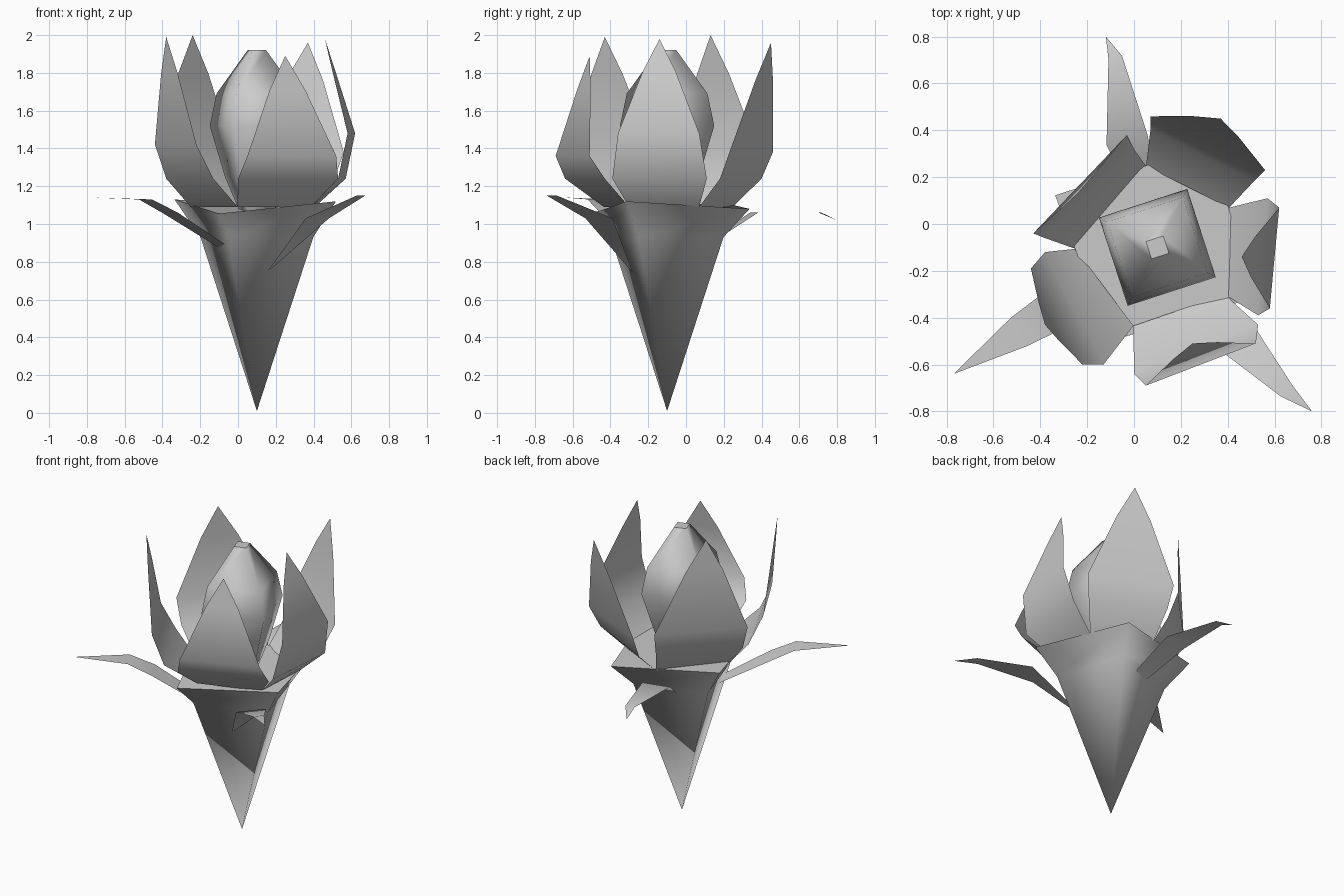
import bpy
import bmesh
from math import cos, sin, radians
from mathutils import Vector

cube = bpy.data.objects.get("Cube")
if cube:
    bpy.data.objects.remove(cube, do_unlink=True)

# One flat colour for the whole flower
grey = bpy.data.materials.new("soft grey")
grey.use_nodes = True
COLOUR = (0.6, 0.6, 0.6, 1)
grey.diffuse_color = COLOUR
grey.node_tree.nodes["Principled BSDF"].inputs["Base Color"].default_value = COLOUR

AXIS = Vector((0.1, -0.1, 0))      # stem axis of the flower
CORNERS = (63, 153, 243, 333)      # corner directions of the four-sided parts


def polar(radius, angle, z):
    """Point at a radius and angle around the flower's axis."""
    a = radians(angle)
    return AXIS + Vector((radius * cos(a), radius * sin(a), z))


def loft(name, rows, closed=False, cap_start=False, cap_end=False, smooth=True):
    """Skin a mesh over rows of points; a one-point row makes a tip."""
    bm = bmesh.new()
    rings = [[bm.verts.new(p) for p in row] for row in rows]
    for low, high in zip(rings, rings[1:]):
        count = max(len(low), len(high))
        for i in range(count if closed else count - 1):
            j = (i + 1) % count
            quad = [low[i % len(low)], low[j % len(low)],
                    high[j % len(high)], high[i % len(high)]]
            bm.faces.new(list(dict.fromkeys(quad)))
    for face in bm.faces:
        face.smooth = smooth
    if cap_start:
        bm.faces.new(list(reversed(rings[0])))
    if cap_end:
        cap = bm.faces.new(rings[-1])
        for edge in cap.edges:
            edge.smooth = False
    if closed:
        bmesh.ops.recalc_face_normals(bm, faces=bm.faces[:])
    mesh = bpy.data.meshes.new(name)
    bm.to_mesh(mesh)
    bm.free()
    mesh.materials.append(grey)
    obj = bpy.data.objects.new(name, mesh)
    bpy.context.collection.objects.link(obj)
    return obj


# Receptacle: an inverted pyramid that flares into a slightly wavy rim
rim = [polar(r, a, z) for a, r, z in
       zip(CORNERS, (0.49, 0.49, 0.45, 0.47), (1.08, 1.13, 1.055, 1.12))]
neck = [polar(0.335, a, 0.93) for a in CORNERS]
loft("receptacle", [[polar(0, 0, 0.01)], neck, rim], closed=True, cap_end=True)

# Closed bud in the middle
bud_profile = [(0.1, 1.06), (0.19, 1.25), (0.28, 1.52), (0.24, 1.69), (0.055, 1.92)]
loft("bud", [[polar(r, a, z) for a in CORNERS] for r, z in bud_profile],
     closed=True, cap_start=True, cap_end=True)


def petal(name, angles, low, mid, mid_z, tip):
    """Cupped petal: narrow base, wide belly, long point."""
    base = [polar(0.35, a, 1.09) for a in angles]
    low = [Vector((*p, 1.24)) for p in low]
    mid = [Vector((*p, mid_z)) for p in mid]
    tip = Vector(tip)
    centre = (mid[0] + mid[1]) / 2
    shoulder = [centre.lerp(tip, 0.66) + (m - centre) * 0.4 for m in mid]
    loft(name, [base, low, mid, shoulder, [tip]])


petal("front_petal", (253, 325), [(0, -.64), (.53, -.43)],
      [(.05, -.69), (.52, -.51)], 1.36, (.25, -.51, 1.89))
petal("left_petal", (325, 29), [(.53, -.39), (.57, .11)],
      [(.58, -.36), (.62, .07)], 1.48, (.46, -.14, 1.98))
petal("back_petal", (29, 98), [(.51, .18), (.07, .4)],
      [(.56, .23), (.07, .46)], 1.38, (.37, .45, 1.96))
petal("back_right_petal", (98, 181), [(0, .32), (-.38, -.06)],
      [(-.03, .38), (-.43, -.04)], 1.4, (-.24, .13, 2))
petal("front_right_petal", (181, 253), [(-.38, -.12), (-.13, -.6)],
      [(-.44, -.19), (-.22, -.6)], 1.42, (-.38, -.43, 1.99))


def sepal(name, path, widths):
    """Thin leaf skinned along a path, level across its width."""
    path = [Vector(p) for p in path]
    along = path[-1] - path[0]
    side = Vector((-along.y, along.x, 0)).normalized()
    rows = [[p - side * w / 2, p + side * w / 2] if w else [p]
            for p, w in zip(path, widths)]
    loft(name, rows)


# Three drooping sepals under the rim
sepal("right_sepal", [(-.08, -.25, .88), (-.36, -.38, 1.06), (-.49, -.46, 1.13),
                      (-.77, -.64, 1.14)], (.12, .17, .14, 0))
sepal("left_sepal", [(.15, -.28, .74), (.42, -.46, 1.03), (.65, -.71, 1.15),
                     (.76, -.8, 1.15)], (0, .19, .07, 0))
sepal("back_sepal", [(.05, .12, .9), (-.03, .36, 1.06), (-.08, .71, 1.06),
                     (-.12, .8, 1.02)], (.12, .18, .06, 0))
